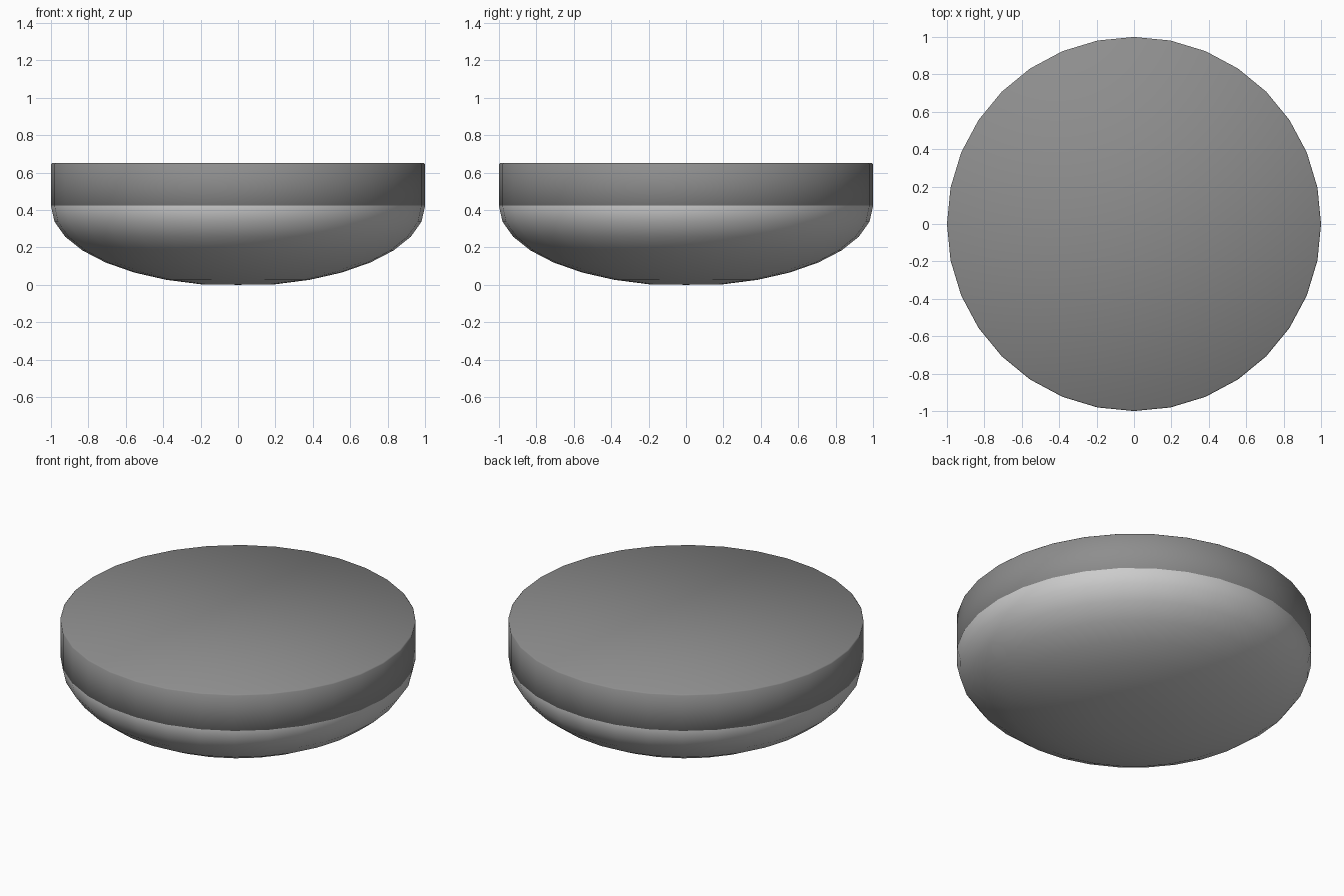
import bpy, bmesh, math

if "Cube" in bpy.data.objects:
    bpy.data.objects.remove(bpy.data.objects["Cube"])

SIDES = 32
SEAM, TOP = 0.42, 0.65


def finish(bm, name):
    mesh = bpy.data.meshes.new(name)
    bm.to_mesh(mesh)
    bm.free()
    ob = bpy.data.objects.new(name, mesh)
    bpy.context.collection.objects.link(ob)
    bpy.ops.object.select_all(action='DESELECT')
    ob.select_set(True)
    bpy.context.view_layer.objects.active = ob
    bpy.ops.object.shade_smooth_by_angle(angle=math.radians(60))
    return ob


# Rounded underside: flattened sphere, its rim tucked up inside the disc
bm = bmesh.new()
bmesh.ops.create_uvsphere(bm, u_segments=SIDES, v_segments=16, radius=1)
bmesh.ops.delete(bm, geom=[v for v in bm.verts if v.co.z > 0.25], context='VERTS')
for v in bm.verts:
    v.co.z = max(SEAM + 0.426 * v.co.z, 0)
finish(bm, "bowl")

# Straight-sided dark disc with a slightly softened rim
bm = bmesh.new()
bmesh.ops.create_cone(bm, cap_ends=True, segments=SIDES, radius1=1, radius2=1,
                      depth=TOP - SEAM)
bmesh.ops.translate(bm, verts=bm.verts, vec=(0, 0, (TOP + SEAM) / 2))
rims = [e for e in bm.edges if abs(e.verts[0].co.z - e.verts[1].co.z) < 1e-4]
bmesh.ops.bevel(bm, geom=rims, offset=0.006, segments=1, affect='EDGES')
disc = finish(bm, "top_disc")
mat = bpy.data.materials.new("dark_grey")
mat.diffuse_color = (0.27, 0.27, 0.27, 1)
mat.use_nodes = True
mat.node_tree.nodes["Principled BSDF"].inputs["Base Color"].default_value = mat.diffuse_color
disc.data.materials.append(mat)
